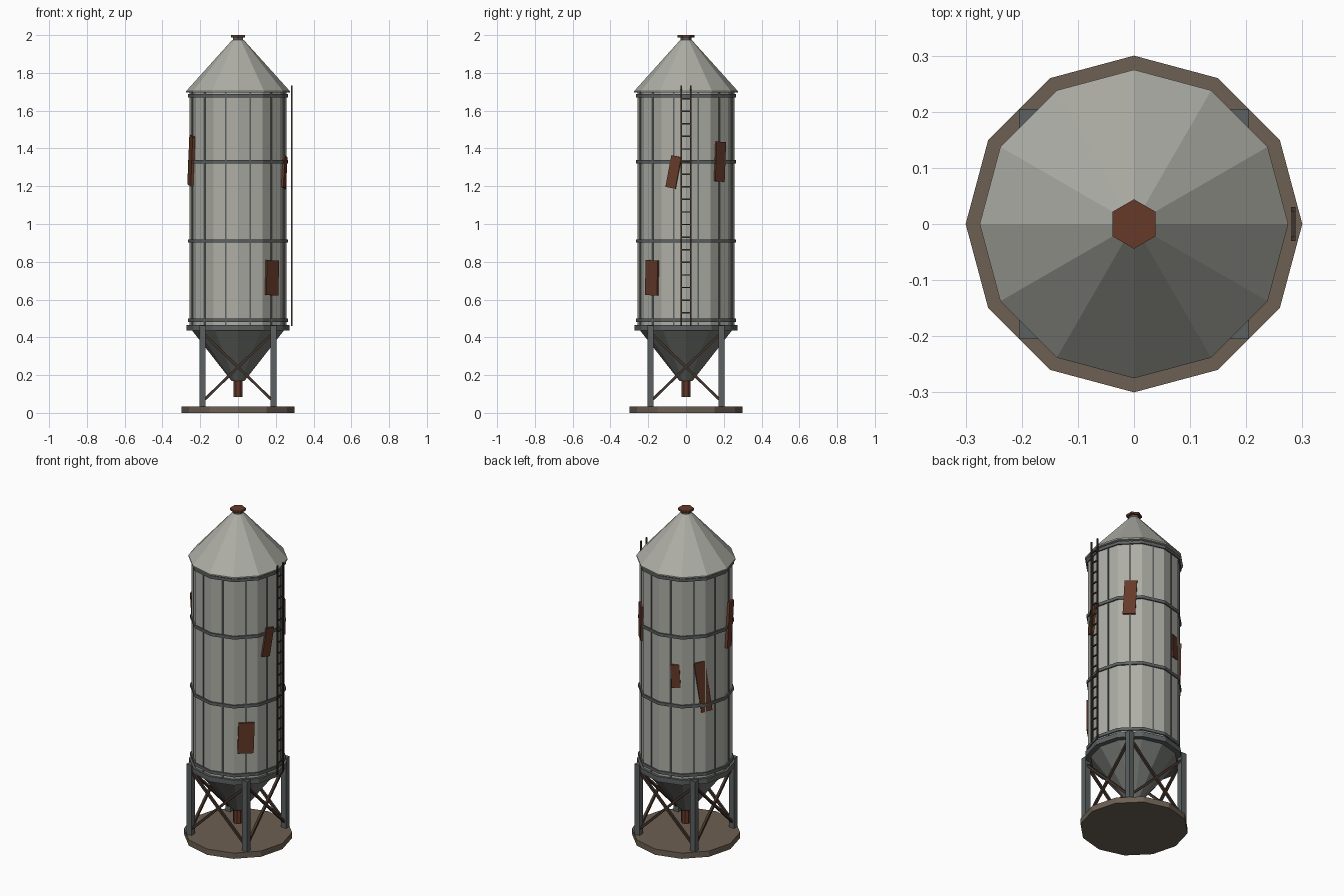
import bpy, math
from mathutils import Vector, Matrix

if "Cube" in bpy.data.objects:
    bpy.data.objects.remove(bpy.data.objects["Cube"])

def mat(name, col):
    m = bpy.data.materials.new(name)
    m.diffuse_color = (*col, 1)
    m.use_nodes = True
    m.node_tree.nodes["Principled BSDF"].inputs["Base Color"].default_value = m.diffuse_color
    return m

PANEL = mat("panel_grey", (0.42, 0.42, 0.38))
STEEL = mat("dark_steel", (0.11, 0.12, 0.12))
HOP = mat("hopper_grey", (0.17, 0.18, 0.165))
RUST = mat("rust", (0.13, 0.042, 0.022))
BROWN = mat("brown_iron", (0.055, 0.035, 0.025))
STONE = mat("pad", (0.15, 0.115, 0.085))

def lathe(name, profile, sides, material, start=0.0, closed=False):
    """Revolve (radius, z) points; ends are capped unless the profile is a loop."""
    n = len(profile)
    verts = [(r * math.cos(start + i * math.tau / sides), r * math.sin(start + i * math.tau / sides), z)
             for r, z in profile for i in range(sides)]
    faces = []
    for k in range(n if closed else n - 1):
        a, b = k * sides, (k + 1) % n * sides
        for i in range(sides):
            j = (i + 1) % sides
            faces.append((a + i, a + j, b + j, b + i))
    if not closed:
        faces.append(tuple(reversed(range(sides))))
        faces.append(tuple(range((n - 1) * sides, n * sides)))
    me = bpy.data.meshes.new(name)
    me.from_pydata(verts, [], faces)
    me.materials.append(material)
    ob = bpy.data.objects.new(name, me)
    bpy.context.collection.objects.link(ob)
    return ob

def box(name, matrix, size, material):
    bpy.ops.mesh.primitive_cube_add(size=1)
    ob = bpy.context.object
    ob.name = name
    ob.data.transform(matrix @ Matrix.Diagonal((*size, 1)))
    ob.data.materials.append(material)
    return ob

def beam(name, a, b, w, material):
    a, b = Vector(a), Vector(b)
    rot = (b - a).to_track_quat('Z', 'Y').to_matrix().to_4x4()
    return box(name, Matrix.Translation((a + b) / 2) @ rot, (w, w, (b - a).length), material)

def on_wall(deg, r, z, lean=0):
    """Frame on the wall: x outward, y along the wall, z up."""
    return (Matrix.Rotation(math.radians(deg), 4, 'Z') @ Matrix.Translation((r, 0, z))
            @ Matrix.Rotation(math.radians(-lean), 4, 'X'))

# Foundation pad, tank, roof and hopper
lathe("base_pad", [(0.30, 0), (0.30, 0.035)], 12, STONE)
lathe("tank_wall", [(0.258, 0.45), (0.258, 1.705)], 12, PANEL)
lathe("roof_cone", [(0.275, 1.695), (0.275, 1.703), (0.03, 1.975)], 12, PANEL)
lathe("roof_neck", [(0.03, 1.95), (0.03, 1.992)], 6, STEEL, math.pi / 6)
lathe("roof_cap", [(0.044, 1.988), (0.044, 2.0)], 6, RUST, math.pi / 6)
lathe("hopper_cone", [(0.035, 0.17), (0.25, 0.445)], 12, HOP)
lathe("outlet_spout", [(0.027, 0.085), (0.027, 0.18)], 8, RUST, math.pi / 8)

# Hoops and support ring
for i, z in enumerate((0.49, 0.91, 1.33, 1.68)):
    lathe(f"hoop_{i}", [(0.25, z - .009), (0.266, z - .009), (0.266, z + .009), (0.25, z + .009)],
          12, STEEL, closed=True)
lathe("support_ring", [(0.24, .435), (0.272, .435), (0.272, .466), (0.24, .466)], 12, STEEL, closed=True)

# Vertical panel seams
for i in range(12):
    box(f"seam_{i}", on_wall(15 + 30 * i, 0.25, 1.075), (0.006, 0.009, 1.24), STEEL)

# Legs with cross braces on each side
L = 0.188
for k in range(4):
    turn = Matrix.Rotation(k * math.pi / 2, 4, 'Z')
    box(f"leg_{k}", turn @ Matrix.Translation((L, -L, 0.248)), (0.034, 0.034, 0.43), STEEL)
    for s in (-1, 1):
        beam(f"brace_{k}_{s}", turn @ Vector((-L * s, -L, 0.06)), turn @ Vector((L * s, -L, 0.425)), 0.014, BROWN)

# Ladder
for s in (-1, 1):
    box(f"ladder_rail_{s}", Matrix.Translation((0.284, s * 0.026, 1.097)), (0.008, 0.008, 1.275), BROWN)
for i in range(18):
    box(f"ladder_rung_{i}", Matrix.Translation((0.284, 0, 0.53 + i * 0.0667)), (0.007, 0.052, 0.007), BROWN)

# Rust patches: angle, radius, height, width, length, lean
patches = [(345, .253, 1.275, .055, .17, 11), (45, .253, 1.33, .07, .21, 3),
           (315, .253, .715, .09, .185, 2), (195, .256, 1.335, .07, .265, 9),
           (112, .251, 1.09, .05, .14, -3), (147, .250, 1.02, .065, .31, -8)]
for i, (a, r, z, w, h, lean) in enumerate(patches):
    box(f"rust_patch_{i}", on_wall(a, r, z, lean), (0.014, w, h), RUST)
